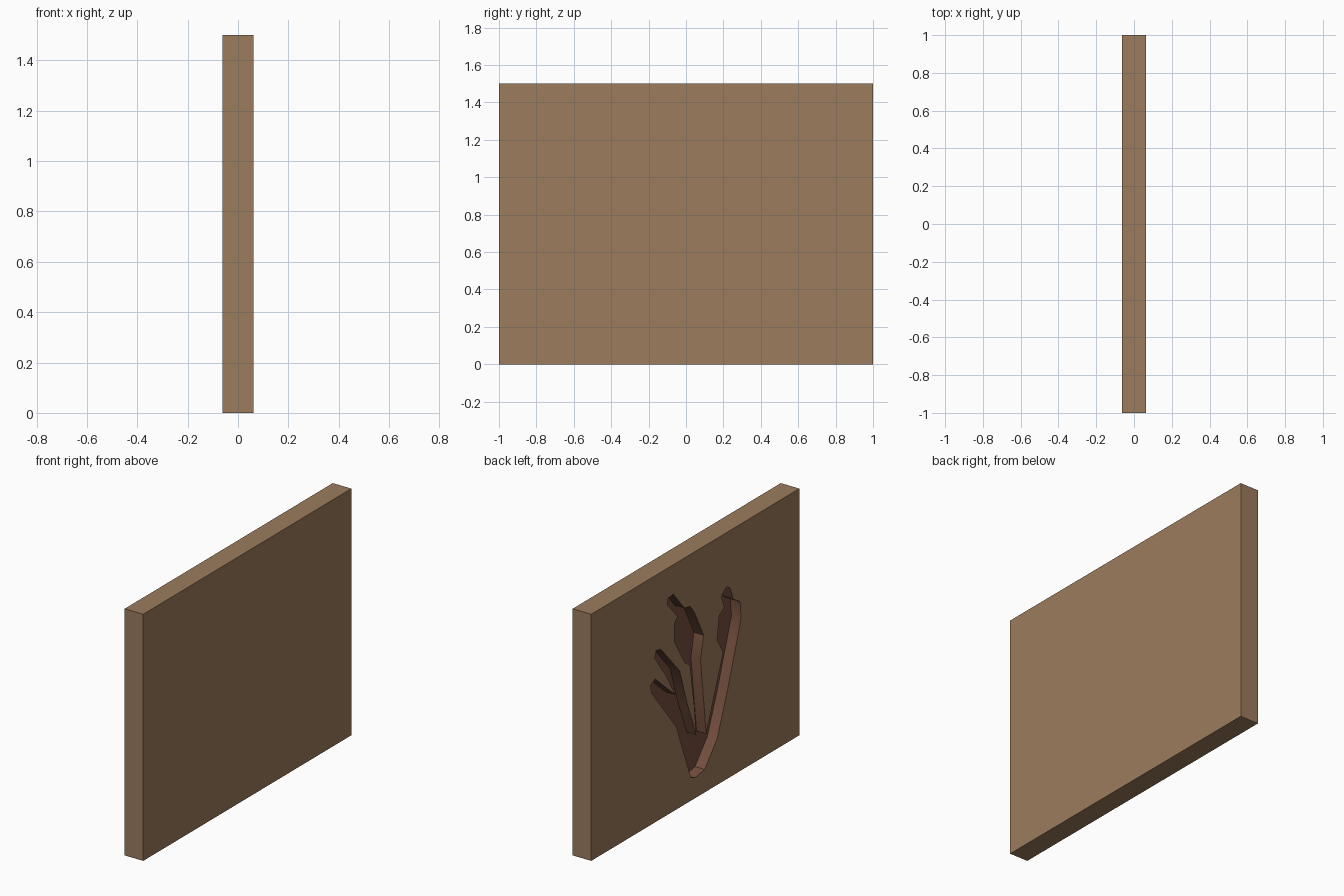
import bpy, bmesh

if "Cube" in bpy.data.objects:
    bpy.data.objects.remove(bpy.data.objects["Cube"])

THICK, DEPTH = 0.125, 0.065


def material(name, rgb):
    m = bpy.data.materials.new(name)
    m.diffuse_color = (*rgb, 1)
    m.use_nodes = True
    m.node_tree.nodes["Principled BSDF"].inputs["Base Color"].default_value = m.diffuse_color
    return m


def make_object(name, bm, mat):
    bmesh.ops.recalc_face_normals(bm, faces=bm.faces)
    me = bpy.data.meshes.new(name)
    bm.to_mesh(me)
    bm.free()
    me.materials.append(mat)
    ob = bpy.data.objects.new(name, me)
    bpy.context.collection.objects.link(ob)
    return ob


# Upright slab
bm = bmesh.new()
bmesh.ops.create_cube(bm, size=1)
for v in bm.verts:
    v.co = (v.co.x * THICK, v.co.y * 2, (v.co.z + 0.5) * 1.5)
slab = make_object("slab", bm, material("tan", (0.33, 0.20, 0.11)))

# Branching outline (y, z) of the recess carved into the left face
outline = [
    # root and lowest branch
    (.04, .14), (.07, .21), (.18, .50), (.42, .80), (.43, .85), (.385, .87), (.19, .70),
    # second branch
    (.28, .85), (.39, 1.00), (.375, 1.04), (.33, 1.03), (.15, .83), (.08, .61), (-.01, .38),
    # forked third branch
    (.01, .57), (.05, .83), (.10, .86), (.20, 1.025), (.20, 1.13), (.17, 1.17),
    (.27, 1.28), (.26, 1.315), (.21, 1.32), (.105, 1.195), (.05, 1.185), (.01, 1.135),
    (-.08, .96), (-.05, .82), (-.105, .35),
    # forked fourth branch
    (-.27, .785), (-.21, .88), (-.23, 1.02), (-.28, 1.055), (-.25, 1.13), (-.30, 1.17),
    (-.335, 1.15), (-.365, 1.07), (-.43, 1.03), (-.44, .925), (-.40, .805), (-.31, .54),
    (-.21, .28), (-.09, .14), (0, .125),
]
bm = bmesh.new()
face = bm.faces.new([bm.verts.new((-THICK, y, z)) for y, z in outline])
side = bmesh.ops.extrude_face_region(bm, geom=[face])
for v in side["geom"]:
    if isinstance(v, bmesh.types.BMVert):
        v.co.x = -THICK / 2 + DEPTH
cutter = make_object("branch_cutter", bm, material("red_brown", (0.18, 0.08, 0.05)))
cutter.hide_render = True

# Carve the recess, keeping the darker colour on its walls and floor
mod = slab.modifiers.new("carve", "BOOLEAN")
mod.operation = "DIFFERENCE"
mod.solver = "EXACT"
mod.object = cutter
mod.material_mode = "TRANSFER"
bpy.context.view_layer.objects.active = slab
slab.select_set(True)
bpy.ops.object.modifier_apply(modifier=mod.name)
bpy.data.objects.remove(cutter)
bpy.ops.object.shade_smooth_by_angle()
